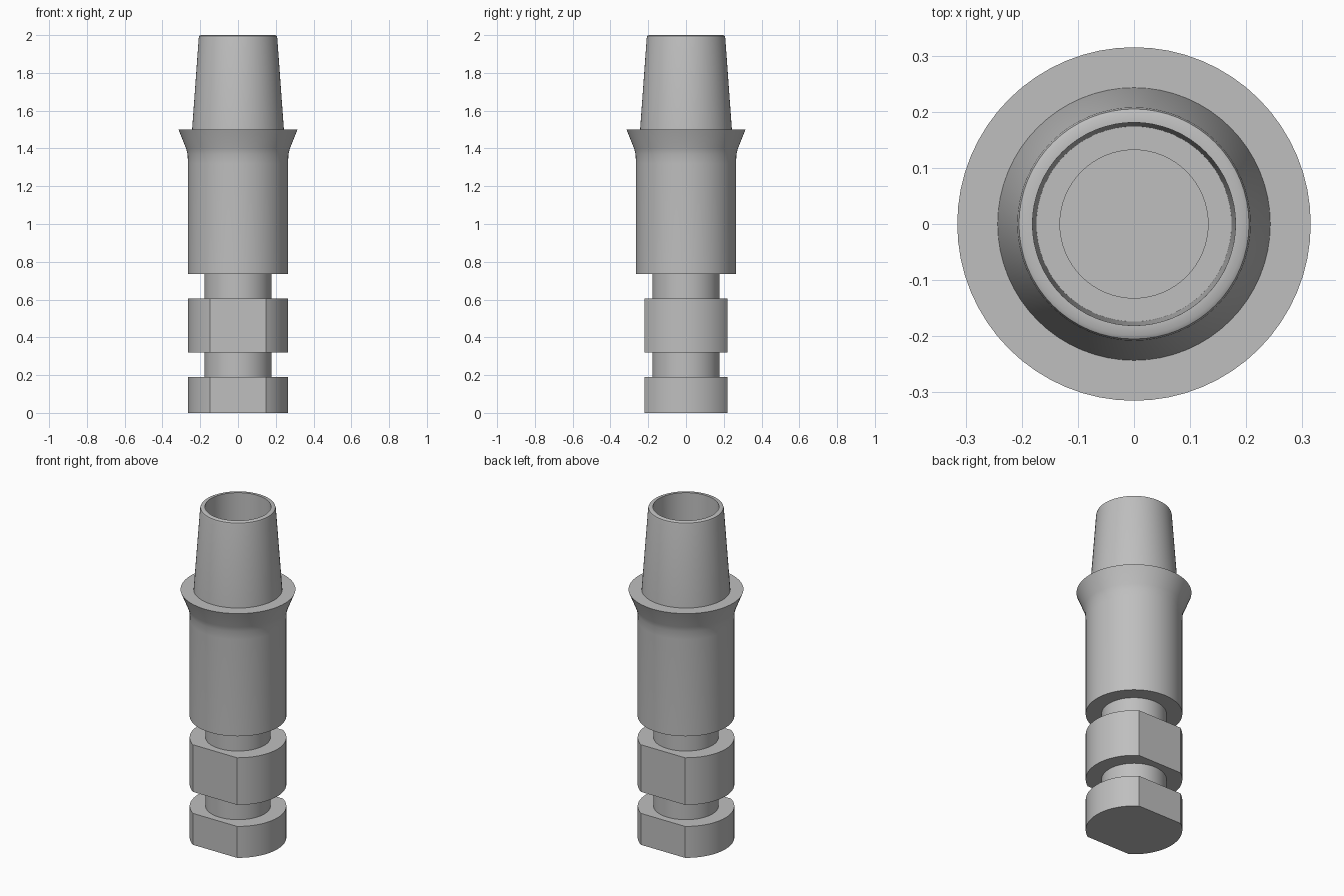
import bpy
import bmesh
import math

if "Cube" in bpy.data.objects:
    bpy.data.objects.remove(bpy.data.objects["Cube"], do_unlink=True)

GREY = (0.52, 0.52, 0.52, 1.0)
grey = bpy.data.materials.new("plain grey")
grey.use_nodes = True
grey.diffuse_color = GREY
grey.node_tree.nodes["Principled BSDF"].inputs["Base Color"].default_value = GREY

SEGMENTS = 64


def lathe(name, profile, flat=None):
    """Spin (radius, z) points about z; flat cuts parallel faces at y = +-flat."""
    bm = bmesh.new()
    verts = [bm.verts.new((r, 0, z)) for r, z in profile]
    edges = [bm.edges.new(pair) for pair in zip(verts, verts[1:])]
    bmesh.ops.spin(bm, geom=verts + edges, cent=(0, 0, 0), axis=(0, 0, 1),
                   angle=math.tau, steps=SEGMENTS, use_duplicate=False)
    bmesh.ops.remove_doubles(bm, verts=bm.verts[:], dist=1e-4)
    if flat:
        for side in (-1, 1):
            cut = bmesh.ops.bisect_plane(
                bm, geom=bm.verts[:] + bm.edges[:] + bm.faces[:],
                plane_co=(0, side * flat, 0), plane_no=(0, side, 0), clear_outer=True)
            rim = [e for e in cut["geom_cut"] if isinstance(e, bmesh.types.BMEdge)]
            bmesh.ops.contextual_create(bm, geom=rim)
    bmesh.ops.recalc_face_normals(bm, faces=bm.faces[:])
    mesh = bpy.data.meshes.new(name)
    bm.to_mesh(mesh)
    bm.free()
    mesh.materials.append(grey)
    obj = bpy.data.objects.new(name, mesh)
    bpy.context.collection.objects.link(obj)
    bpy.ops.object.select_all(action="DESELECT")
    obj.select_set(True)
    bpy.context.view_layer.objects.active = obj
    bpy.ops.object.shade_smooth_by_angle(angle=math.radians(32))
    return obj


BODY_R, NECK_R, FLAT_Y = 0.265, 0.178, 0.22

# Hollow upper body: sleeve, flared collar, tapered nose and stepped bore
lathe("collared_body", [
    (0, 0.735), (BODY_R, 0.735), (BODY_R, 1.32), (0.267, 1.37), (0.275, 1.40),
    (0.315, 1.50), (0.243, 1.50),
    (0.208, 1.985), (0.205, 1.996), (0.198, 2.0), (0.181, 2.0),
    (0.174, 1.55), (0.132, 1.55), (0.132, 1.40), (0, 1.40),
])

# Blocks with a flat on the front and on the back
for name, low, high in (("lower_block", 0, 0.19), ("upper_block", 0.32, 0.605)):
    lathe(name, [(0, low), (BODY_R, low), (BODY_R, high), (0, high)], flat=FLAT_Y)

# Narrow necks between the blocks and the body
for name, low, high in (("lower_neck", 0.19, 0.32), ("upper_neck", 0.605, 0.735)):
    lathe(name, [(NECK_R, low), (NECK_R, high)])
